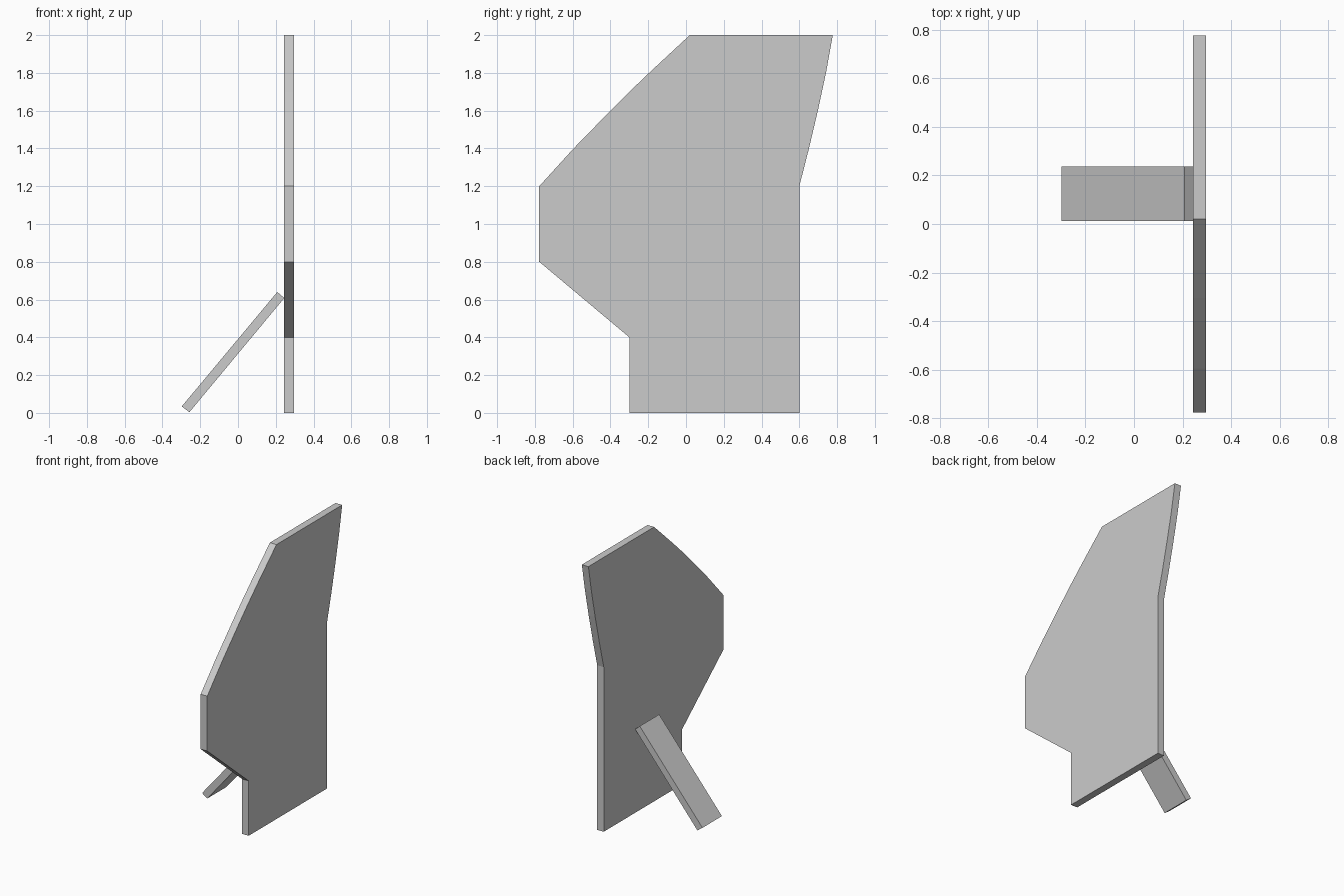
import bpy, bmesh
from mathutils import Vector

if "Cube" in bpy.data.objects:
    bpy.data.objects.remove(bpy.data.objects["Cube"])


def prism(name, points, offset):
    """Extrude a closed planar outline by an offset vector."""
    bm = bmesh.new()
    face = bm.faces.new([bm.verts.new(p) for p in points])
    ext = bmesh.ops.extrude_face_region(bm, geom=[face], use_keep_orig=True)
    moved = [g for g in ext["geom"] if isinstance(g, bmesh.types.BMVert)]
    bmesh.ops.translate(bm, verts=moved, vec=Vector(offset))
    bmesh.ops.recalc_face_normals(bm, faces=bm.faces)
    mesh = bpy.data.meshes.new(name)
    bm.to_mesh(mesh)
    bm.free()
    obj = bpy.data.objects.new(name, mesh)
    bpy.context.collection.objects.link(obj)
    return obj


# Upright cutout board, outline in (y, z) with gently bowed upper edges
outline = [(-0.30, 0), (0.60, 0), (0.60, 1.20),
           (0.651, 1.40), (0.698, 1.60), (0.741, 1.80), (0.777, 2.0),
           (0.02, 2.0), (-0.19, 1.805), (-0.305, 1.695), (-0.40, 1.60),
           (-0.595, 1.40), (-0.777, 1.20), (-0.777, 0.80), (-0.30, 0.40)]
prism("board", [(0.243, y, z) for y, z in outline], (0.053, 0, 0))

# Slanted rear support, outline in (x, z)
strut = [(-0.298, 0.034), (-0.257, 0.004), (0.245, 0.608), (0.208, 0.64)]
prism("support_strut", [(x, 0.012, z) for x, z in strut], (0, 0.224, 0))
